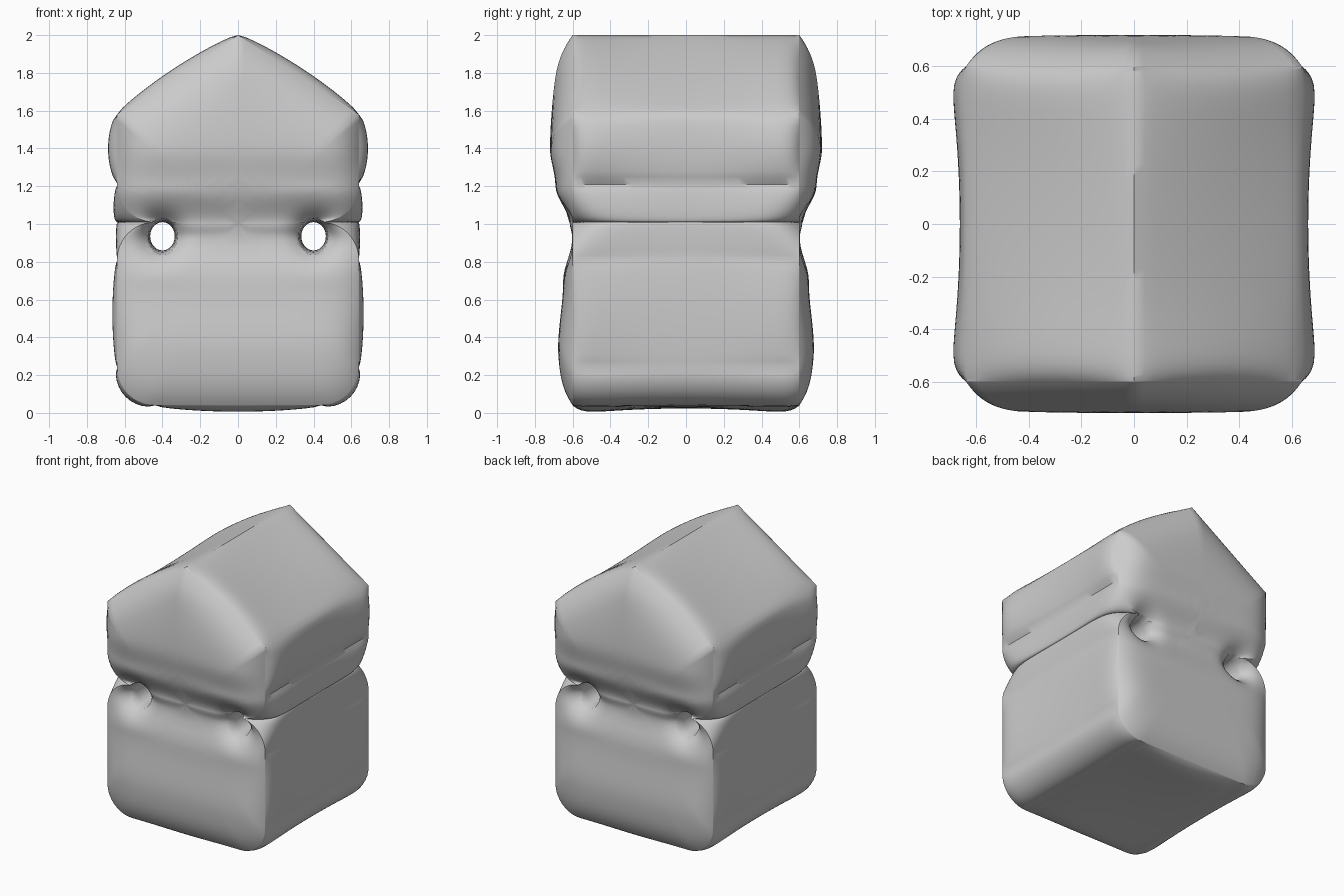
import bpy, bmesh, math
from math import sin, cos, pi, exp

if "Cube" in bpy.data.objects:
    bpy.data.objects.remove(bpy.data.objects["Cube"])

CENTRE_Z = 1.0
HALF = 0.6


def line(a, b, n, normal, amp):
    # profile samples: x, z, outward normal, puff amount, notch flag
    return [(a[0] + (b[0] - a[0]) * i / n, a[1] + (b[1] - a[1]) * i / n,
             normal[0], normal[1], amp * sin(pi * i / n) ** 0.6, 0) for i in range(n)]


def arc(cx, cz, a0, a1, n, amp, notch):
    out = []
    for i in range(n):
        a = math.radians(a0 + (a1 - a0) * i / n)
        nx, nz = (1, 0) if notch else (cos(a), sin(a))
        out.append((cx + 0.2 * cos(a), cz + 0.2 * sin(a), nx, nz,
                    amp * sin(pi * i / n) ** 0.6, notch))
    return out


# Right half of the house outline, from ridge to bottom centre
half = (line((0, 2), (0.64, 1.58), 18, (0.55, 0.835), 0.04)
        + line((0.64, 1.58), (0.64, 1.22), 12, (1, 0), 0.05)
        + arc(0.44, 1.21, 0, -90, 12, 0.03, 1)
        + arc(0.44, 0.81, 90, 0, 12, 0.015, 1)
        + line((0.64, 0.81), (0.64, 0.24), 16, (1, 0), 0.026)
        + arc(0.44, 0.24, 0, -90, 10, 0.02, 0))
bottom = line((0.44, 0.04), (-0.44, 0.04), 24, (0, -1), 0.035)
mirror = [(-x, z, -nx, nz, a, k) for x, z, nx, nz, a, k in half[1:]]
corner_end = (-0.44, 0.04, 0, -1, 0, 0)
profile = half + bottom + [corner_end] + mirror[::-1]

DEPTH = [(-0.1, .07), (0.1, .085), (0.3, .082), (0.7, .05), (0.93, .0), (1.0, .015),
         (1.2, .09), (1.4, .12), (1.8, .105), (2.1, .09)]


def cap_depth(z):
    for (a, p), (b, q) in zip(DEPTH, DEPTH[1:]):
        if z <= b:
            t = (z - a) / (b - a)
            return p + (q - p) * t * t * (3 - 2 * t)
    return DEPTH[-1][1]


def cap_ring(s, side):
    # puffed gable face, sinking into a funnel around each hole
    pts = []
    for x, z, *_ in profile:
        px, pz = x * s, CENTRE_Z + (z - CENTRE_Z) * s
        d2 = (abs(px) - 0.41) ** 2 + (pz - 0.94) ** 2
        y = HALF + (cap_depth(pz) - 0.14 * exp(-d2 / 0.009)) * (1 - s ** 8)
        pts.append((px, side * y, pz))
    return pts


def wall_ring(y):
    # outline at depth y: walls puff out and the side notch closes
    t = abs(y) / HALF
    w = 1.35 * (1 - t ** 12) * (0.35 + 0.65 * t * t)
    fill = 1 - t ** 8
    pts = []
    for x, z, nx, nz, a, notch in profile:
        if notch:
            x += (math.copysign(0.635, x) - x) * fill
        pts.append((x + nx * a * w, y, z + nz * a * w))
    return pts


def ring_mesh(name, rings, cap_ends=False):
    bm = bmesh.new()
    loops = [[bm.verts.new(p) for p in r] for r in rings]
    n = len(loops[0])
    for a, b in zip(loops, loops[1:]):
        for i in range(n):
            bm.faces.new((a[i], a[(i + 1) % n], b[(i + 1) % n], b[i]))
    if cap_ends:
        bm.faces.new(loops[0])
        bm.faces.new(loops[-1])
    bmesh.ops.remove_doubles(bm, verts=bm.verts, dist=1e-5)
    bmesh.ops.recalc_face_normals(bm, faces=bm.faces)
    me = bpy.data.meshes.new(name)
    bm.to_mesh(me)
    bm.free()
    ob = bpy.data.objects.new(name, me)
    bpy.context.collection.objects.link(ob)
    return ob


# Puffed house body: front gable, walls, back gable
N = 26
scales = [1 - (1 - i / N) ** 1.8 for i in range(N)]
front = [cap_ring(s, -1) for s in scales]
walls = [wall_ring(-HALF * cos(pi * i / 32)) for i in range(33)]
back = [cap_ring(s, 1) for s in reversed(scales)]
body = ring_mesh("house_body", front + walls + back)

# Two flared tunnels running front to back
for side, label in ((-1, "left"), (1, "right")):
    rings = []
    for i in range(17):
        y = -0.8 + 0.1 * i
        flare = 1 + 0.35 * (abs(y) / 0.6) ** 6 if abs(y) < 0.6 else 1.35
        rings.append([(side * 0.4 + 0.065 * flare * cos(2 * pi * k / 28), y,
                       0.935 + 0.075 * flare * sin(2 * pi * k / 28)) for k in range(28)])
    cutter = ring_mesh(label + "_tunnel_cutter", rings, True)
    cutter.hide_render = True
    cutter.hide_set(True)
    cut = body.modifiers.new(label + "_tunnel", 'BOOLEAN')
    cut.operation = 'DIFFERENCE'
    cut.solver = 'EXACT'
    cut.object = cutter

bpy.context.view_layer.objects.active = body
body.select_set(True)
for m in list(body.modifiers):
    bpy.ops.object.modifier_apply(modifier=m.name)
bpy.ops.object.shade_smooth_by_angle(angle=math.radians(45))
for ob in list(bpy.data.objects):
    if ob.name.endswith("cutter"):
        bpy.data.objects.remove(ob)
